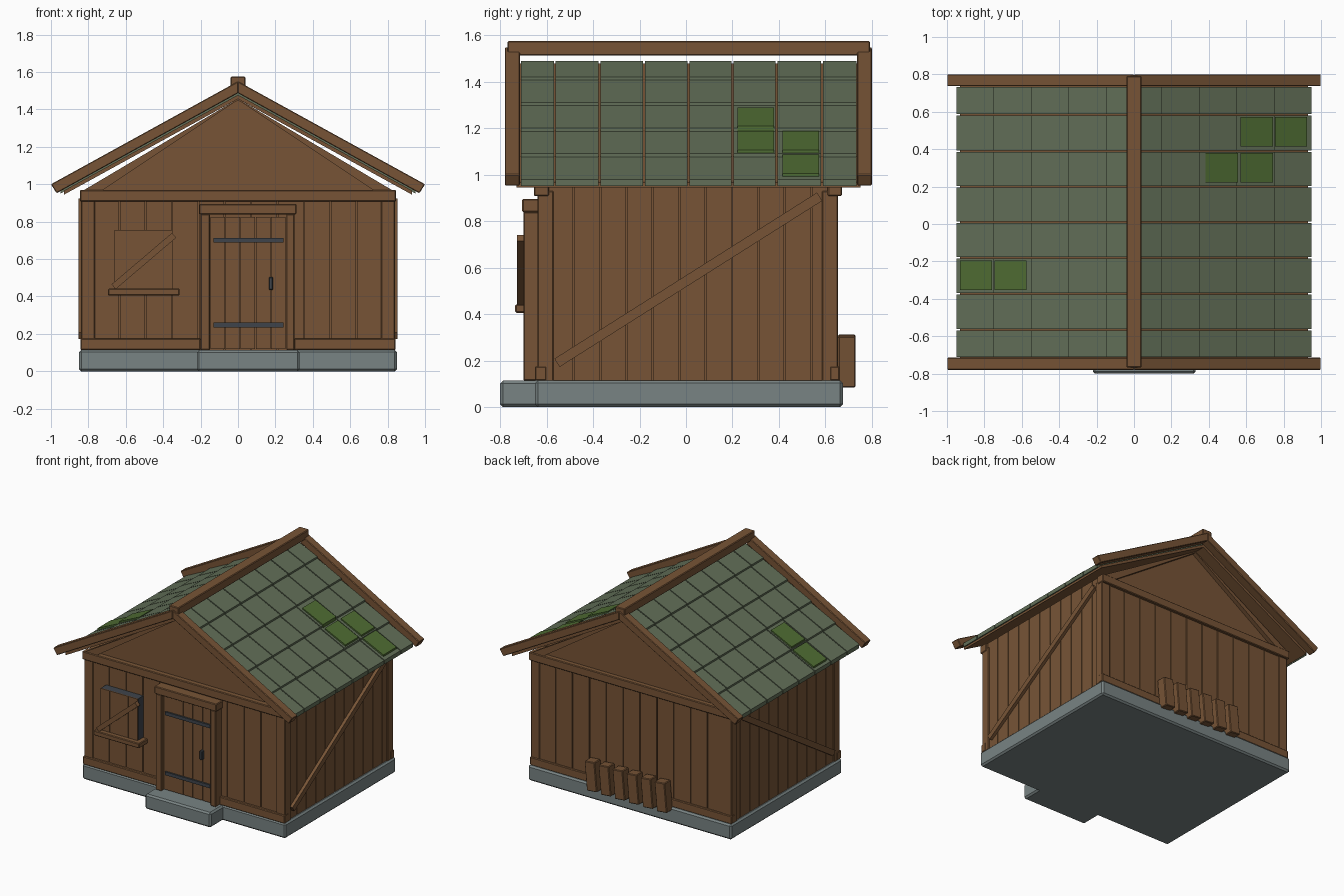
import bpy, bmesh, math

if "Cube" in bpy.data.objects:
    bpy.data.objects.remove(bpy.data.objects["Cube"])


def material(name, rgb):
    m = bpy.data.materials.new(name)
    m.diffuse_color = [((c / 255 + 0.055) / 1.055) ** 2.4 for c in rgb] + [1]
    m.use_nodes = True
    m.node_tree.nodes["Principled BSDF"].inputs["Base Color"].default_value = m.diffuse_color
    return m


WOOD = material("brown wood", (119, 84, 54))
STONE = material("grey stone", (120, 131, 131))
TILE = material("green roof tile", (98, 111, 88))
MOSS = material("moss", (79, 108, 51))
IRON = material("dark iron", (62, 68, 75))


def prism(pts, a, b, axis="y"):
    """Polygon in the xz plane (axis y) or yz plane (axis x), extruded from a to b."""
    if axis == "y":
        return [[(p, d, q) for p, q in pts] for d in (a, b)]
    return [[(d, p, q) for p, q in pts] for d in (a, b)]


def box(x0, x1, y0, y1, z0, z1):
    return prism([(x0, z0), (x1, z0), (x1, z1), (x0, z1)], y0, y1)


def bar(p, q, w):
    """Rectangle of width w along the line from p to q."""
    dx, dz = q[0] - p[0], q[1] - p[1]
    n = math.hypot(dx, dz)
    ox, oz = -dz / n * w / 2, dx / n * w / 2
    return [(p[0] - ox, p[1] - oz), (q[0] - ox, q[1] - oz),
            (q[0] + ox, q[1] + oz), (p[0] + ox, p[1] + oz)]


def make(name, mat, parts, bevel=0.0):
    bm = bmesh.new()
    for lo, hi in parts:
        a = [bm.verts.new(c) for c in lo]
        b = [bm.verts.new(c) for c in hi]
        bm.faces.new(a)
        bm.faces.new(b[::-1])
        for i in range(len(a)):
            j = (i + 1) % len(a)
            bm.faces.new((a[i], b[i], b[j], a[j]))
    bmesh.ops.recalc_face_normals(bm, faces=bm.faces)
    me = bpy.data.meshes.new(name)
    bm.to_mesh(me)
    bm.free()
    me.materials.append(mat)
    ob = bpy.data.objects.new(name, me)
    bpy.context.collection.objects.link(ob)
    if bevel:
        mod = ob.modifiers.new("bevel", "BEVEL")
        mod.width, mod.segments = bevel, 1
    return ob


# stone base and doorstep
make("foundation", STONE, [box(-0.85, 0.85, -0.65, 0.675, 0, 0.115)], 0.012)
make("doorstep", STONE, [box(-0.22, 0.33, -0.80, -0.60, 0, 0.113)], 0.012)

# solid inner walls, gable panels included
make("wall_core", WOOD, [prism([(-0.815, 0.1), (0.815, 0.1), (0.815, 0.96),
                                (0, 1.45), (-0.815, 0.96)], -0.615, 0.635)])

# vertical planks on all four walls
G = 0.003
planks = []
for i in range(11):
    x = -0.776 + i * 0.141
    for y0, y1 in ((-0.63, -0.60), (0.62, 0.65)):
        planks.append(box(x + G, x + 0.141 - G, y0, y1, 0.11, 0.93))
    y = -0.597 + i * 0.1136
    for s in (-1, 1):
        planks.append(box(min(s * 0.80, s * 0.83), max(s * 0.80, s * 0.83),
                          y + G, y + 0.1136 - G, 0.11, 0.97))
make("wall_planks", WOOD, planks)

# corner posts, sills and top beams
posts = [box(x, x + 0.075, y, y + 0.07, 0.11, 0.93)
         for x in (-0.84, 0.765) for y in (-0.64, 0.585)]
make("corner_posts", WOOD, posts, 0.005)
make("sills", WOOD, [box(-0.843, -0.2, -0.65, -0.60, 0.113, 0.175),
                     box(0.3, 0.843, -0.65, -0.60, 0.113, 0.175),
                     box(-0.843, 0.843, 0.62, 0.662, 0.113, 0.175)], 0.005)
make("top_beams", WOOD, [box(-0.845, 0.845, -0.655, -0.59, 0.908, 0.97),
                         box(-0.845, 0.845, 0.61, 0.672, 0.908, 0.97)], 0.005)

# gable trim boards
trim = []
for s in (-1, 1):
    pts = [(s * 0.83, 0.965), (s * 0.73, 0.965), (0, 1.45), (0, 1.457)]
    trim += [prism(pts, -0.65, -0.61), prism(pts, 0.63, 0.667)]
make("gable_trim", WOOD, trim)

# diagonal braces on the side walls
brace = bar((-0.555, 0.19), (0.575, 0.905), 0.042)
make("side_braces", WOOD, [prism(brace, s * 0.82, s * 0.853, "x") for s in (-1, 1)])


# roof: wooden deck, barge boards, ridge
def slope(s, x0, x1, top, bottom, y0, y1):
    k = 0.55
    return prism([(s * x0, top - k * x0), (s * x1, top - k * x1),
                  (s * x1, bottom - k * x1), (s * x0, bottom - k * x0)], y0, y1)


make("roof_deck", WOOD, [slope(s, 0, 0.93, 1.478, 1.456, -0.73, 0.75) for s in (-1, 1)])
barge = []
for s in (-1, 1):
    pts = [(0, 1.55), (s * 1.0, 1.0), (s * 0.97, 0.952), (0, 1.487)]
    barge += [prism(pts, -0.78, -0.715), prism(pts, 0.737, 0.80)]
make("barge_boards", WOOD, barge, 0.004)
make("ridge_beam", WOOD, [box(-0.04, 0.04, -0.768, 0.792, 1.512, 1.575)], 0.005)


# overlapping tiles, each one tucked under the row above
def tile(s, x, length, y0, y1, lift=0.0):
    u = max(x - length, 0)
    t = lambda v: 1.5025 - 0.55 * v + lift
    return prism([(s * x, t(x)), (s * u, t(u) - 0.014),
                  (s * u, t(u) - 0.03), (s * x, t(x) - 0.03)], y0, y1)


cols = [-0.715, -0.565, -0.373, -0.18, 0.01, 0.2, 0.39, 0.585, 0.737]
make("roof_tiles", TILE, [tile(s, 0.95 - 0.2 * r, 0.21, a + 0.004, b - 0.004)
                          for s in (-1, 1) for r in range(5)
                          for a, b in zip(cols, cols[1:])])

# moss patches
make("moss_patches", MOSS, [tile(s, x, 0.172, y, y + 0.157, 0.012) for s, x, y in (
    (1, 0.925, 0.415), (1, 0.742, 0.415), (1, 0.742, 0.222), (1, 0.555, 0.222),
    (-1, 0.93, -0.352), (-1, 0.747, -0.352))])

# door with frame, iron straps and handle
make("door_frame", WOOD, [box(-0.2, -0.15, -0.70, -0.60, 0.113, 0.84),
                          box(0.258, 0.303, -0.70, -0.60, 0.113, 0.84),
                          box(-0.207, 0.312, -0.705, -0.60, 0.838, 0.895)], 0.005)
make("door_planks", WOOD, [box(-0.148 + i * 0.081, -0.07 + i * 0.081, -0.672, -0.62, 0.12, 0.825)
                           for i in range(5)])
make("door_straps", IRON, [box(-0.132, 0.243, -0.684, -0.66, z, z + 0.025)
                           for z in (0.235, 0.688)])
make("door_handle", IRON, [box(0.165, 0.187, -0.697, -0.66, 0.435, 0.503)], 0.004)

# shuttered window: dark box, planks in front, ledge and diagonal bar
make("window_box", IRON, [box(-0.66, -0.35, -0.69, -0.61, 0.435, 0.755)])
make("window_shutter", WOOD, [box(-0.66 + i * 0.0775, -0.584 + i * 0.0775, -0.698, -0.69, 0.437, 0.755)
                              for i in range(4)])
make("window_ledge", WOOD, [box(-0.695, -0.312, -0.735, -0.63, 0.405, 0.442)], 0.005)
make("window_bar", WOOD, [prism(bar((-0.665, 0.452), (-0.342, 0.727), 0.034), -0.728, -0.695)])

# split logs leaning on the back wall
logs = []
for i in range(6):
    x = -0.30 + i * 0.117
    logs.append(prism(bar((x - 0.008, 0.088), (x + 0.012, 0.308), 0.085), 0.655, 0.73))
make("firewood", WOOD, logs, 0.005)
